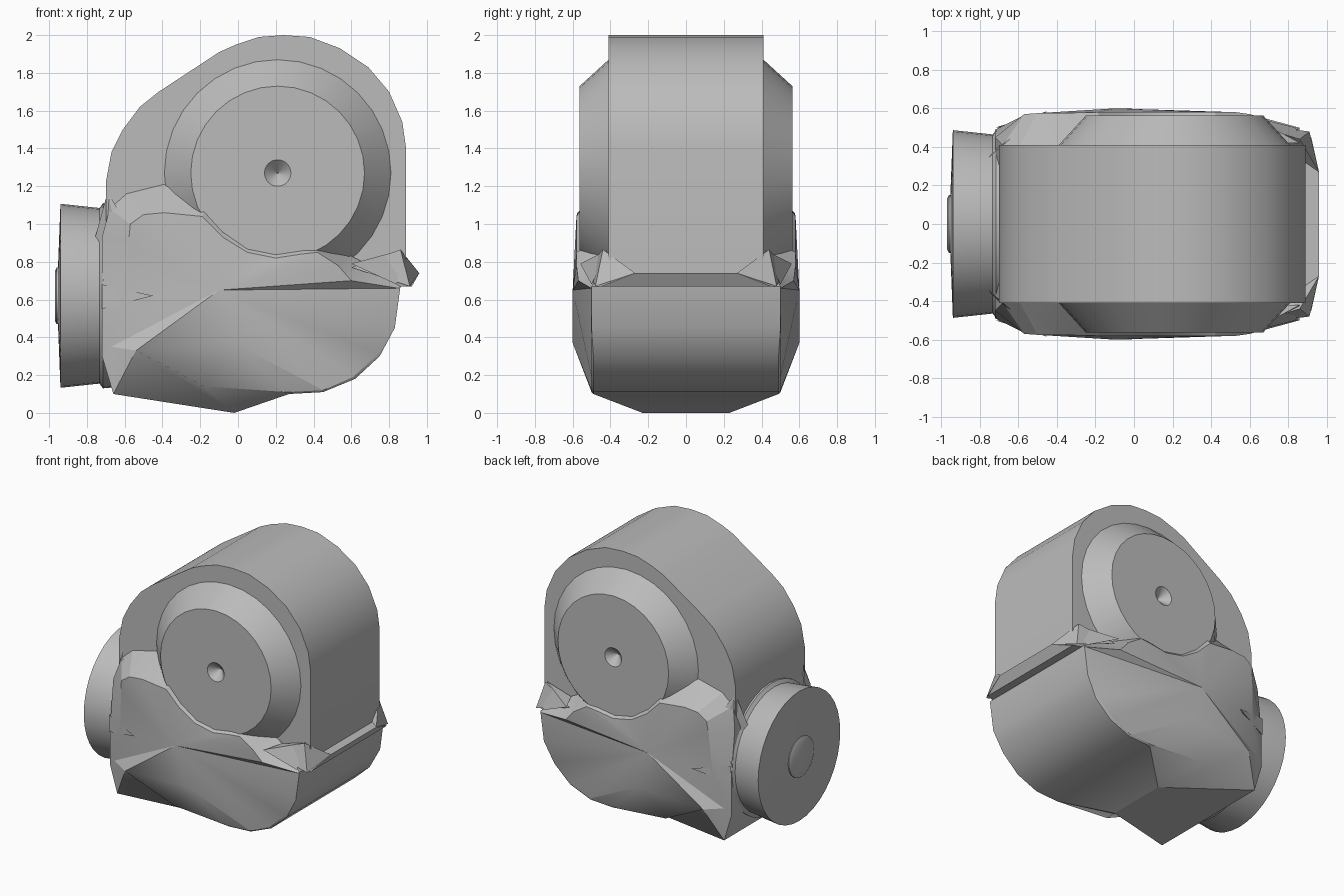
import bpy, bmesh, math
from mathutils import Vector

cube = bpy.data.objects.get("Cube")
if cube:
    bpy.data.objects.remove(cube)

grey = bpy.data.materials.new("plain grey")
grey.use_nodes = True
grey.diffuse_color = (0.5, 0.5, 0.5, 1)
grey.node_tree.nodes["Principled BSDF"].inputs["Base Color"].default_value = grey.diffuse_color


def finish(name, bm, angle=30):
    """Turn a bmesh into a shaded object with the shared material."""
    bmesh.ops.recalc_face_normals(bm, faces=bm.faces[:])
    mesh = bpy.data.meshes.new(name)
    bm.to_mesh(mesh)
    bm.free()
    mesh.materials.append(grey)
    obj = bpy.data.objects.new(name, mesh)
    bpy.context.collection.objects.link(obj)
    bpy.ops.object.select_all(action="DESELECT")
    obj.select_set(True)
    bpy.context.view_layer.objects.active = obj
    bpy.ops.object.shade_smooth_by_angle(angle=math.radians(angle))
    return obj


def bridge(bm, first, second):
    """Join two closed loops of equal length with quads."""
    count = len(first)
    for i in range(count):
        j = (i + 1) % count
        bm.faces.new((first[i], first[j], second[j], second[i]))


def lathe(name, centre, axis, rings, sides=32):
    """Revolve (distance, radius) rings around an axis through centre."""
    bm = bmesh.new()
    turn = Vector((0, 0, 1)).rotation_difference(Vector(axis))
    loops = []
    for dist, radius in rings:
        loop = []
        for k in range(sides):
            a = math.tau * k / sides
            p = Vector((radius * math.cos(a), radius * math.sin(a), dist))
            loop.append(bm.verts.new(Vector(centre) + turn @ p))
        loops.append(loop)
    for a, b in zip(loops, loops[1:]):
        bridge(bm, a, b)
    bm.faces.new(loops[0])
    bm.faces.new(loops[-1])
    return finish(name, bm)


def prism(name, profile, half):
    """Extrude an (x, z) profile across the width."""
    bm = bmesh.new()
    ends = [[bm.verts.new((x, s * half, z)) for x, z in profile] for s in (1, -1)]
    bridge(bm, *ends)
    for end in ends:
        bm.faces.new(end)
    return finish(name, bm)


def shards(name, *points):
    """Pointed sliver of four (x, z, half width) corners, on both sides."""
    bm = bmesh.new()
    for side in (1, -1):
        v = [bm.verts.new((x, side * y, z)) for x, z, y in points]
        for skip in range(4):
            bm.faces.new([v[i] for i in range(4) if i != skip])
    return finish(name, bm, 10)


# Upper housing: rounded tall block
upper_profile = [
    (.89, .7), (.89, 1.4), (.87, 1.54), (.8, 1.7), (.69, 1.83), (.54, 1.93),
    (.38, 1.99), (.24, 2), (.11, 1.99), (-.01, 1.95), (-.1, 1.91), (-.42, 1.7),
    (-.52, 1.62), (-.61, 1.5), (-.67, 1.38), (-.7, 1.22), (-.7, .4), (.6, .4)]
prism("upper_housing", upper_profile, .41)

# Side hubs: bevelled discs with a conical centre hole
for label, side in (("front", -1), ("back", 1)):
    lathe(label + "_hub", (.21, 0, 1.27), (0, side, 0),
          [(.3, .6), (.41, .6), (.563, .46), (.563, .07), (.5, .004)])

# Lower shell: outer rim and raised side face, as (x, z, half width)
rim = [
    (.86, .67, .5), (.83, .45, .5), (.75, .3, .49), (.62, .18, .49), (.45, .11, .49),
    (.27, .1, .49), (-.02, 0, .23), (-.66, .1, .49), (-.72, .3, .49), (-.72, .6, .49),
    (-.72, .93, .45), (-.68, 1.08, .41), (-.59, 1.16, .41), (-.39, 1.21, .41),
    (-.18, 1.07, .56), (-.08, .96, .56), (.05, .87, .56), (.2, .84, .56),
    (.33, .86, .56), (.43, .89, .5), (.58, .84, .42), (.66, .8, .42)]
face = [
    (.85, .66, .502), (.82, .45, .502), (.74, .31, .5), (.61, .19, .5), (.45, .12, .5),
    (.26, .11, .5), (-.18, .14, .5), (-.54, .33, .57), (-.67, .35, .51), (-.6, .6, .54),
    (-.58, .9, .56), (-.57, 1, .57), (-.5, 1.05, .575), (-.39, 1.06, .575),
    (-.19, 1.04, .58), (-.08, .93, .58), (.05, .85, .58), (.2, .82, .58),
    (.33, .84, .58), (.42, .85, .58), (.53, .78, .58), (.6, .7, .57)]
bm = bmesh.new()
rims = []
for side in (1, -1):
    outer = [bm.verts.new((x, side * y, z)) for x, z, y in rim]
    inner = [bm.verts.new((x, side * y, z)) for x, z, y in face]
    bridge(bm, outer, inner)
    # The side panel fans out from its highest point, with a corner above the chin
    peak = bm.verts.new((-.02, side * .6, .37))
    crown = bm.verts.new((-.1, side * .6, .65))
    count = len(inner)
    for i in range(count):
        j = (i + 1) % count
        low = 4 <= i <= 6
        bm.faces.new((inner[i], inner[j], peak if low else crown))
    bm.faces.new((inner[4], peak, crown))
    bm.faces.new((inner[7], peak, crown))
    rims.append(outer)
bridge(bm, *rims)
finish("lower_shell", bm, 22)

# Seam lip along the +x end
lip = bmesh.new()
ends = [[lip.verts.new((x, s * y, z)) for x, z, y in
         ((.8, .74, .45), (.96, .74, .27), (.92, .67, .45), (.8, .67, .5))] for s in (1, -1)]
bridge(lip, *ends)
for end in ends:
    lip.faces.new(end)
finish("seam_lip", lip, 10)

# Jagged seam corners and small folds
shards("seam_corner", (.86, .865, .44), (.96, .74, .27), (.91, .67, .48), (.6, .77, .52))
shards("seam_fold", (.6, .79, .56), (.66, .8, .42), (.86, .86, .42), (.84, .68, .5))
shards("neck_fold", (-.77, .88, .33), (-.69, 1.17, .4), (-.62, 1.05, .46), (-.62, .85, .5))
shards("side_fold", (-.72, .68, .5), (-.72, .55, .5), (-.45, .62, .585), (-.6, .6, .5))

# Round end flange, its collar and centre cap
mid = (0, 0, .62)
lathe("end_flange", mid, (-1, 0, 0), [(.6, .44), (.735, .465), (.94, .487), (.953, .15)], 36)
lathe("flange_collar", mid, (-1, 0, 0), [(.6, .48), (.715, .49), (.74, .455)], 36)
lathe("centre_cap", mid, (-1, 0, 0), [(.93, .15), (.96, .15), (.97, .13)], 24)
